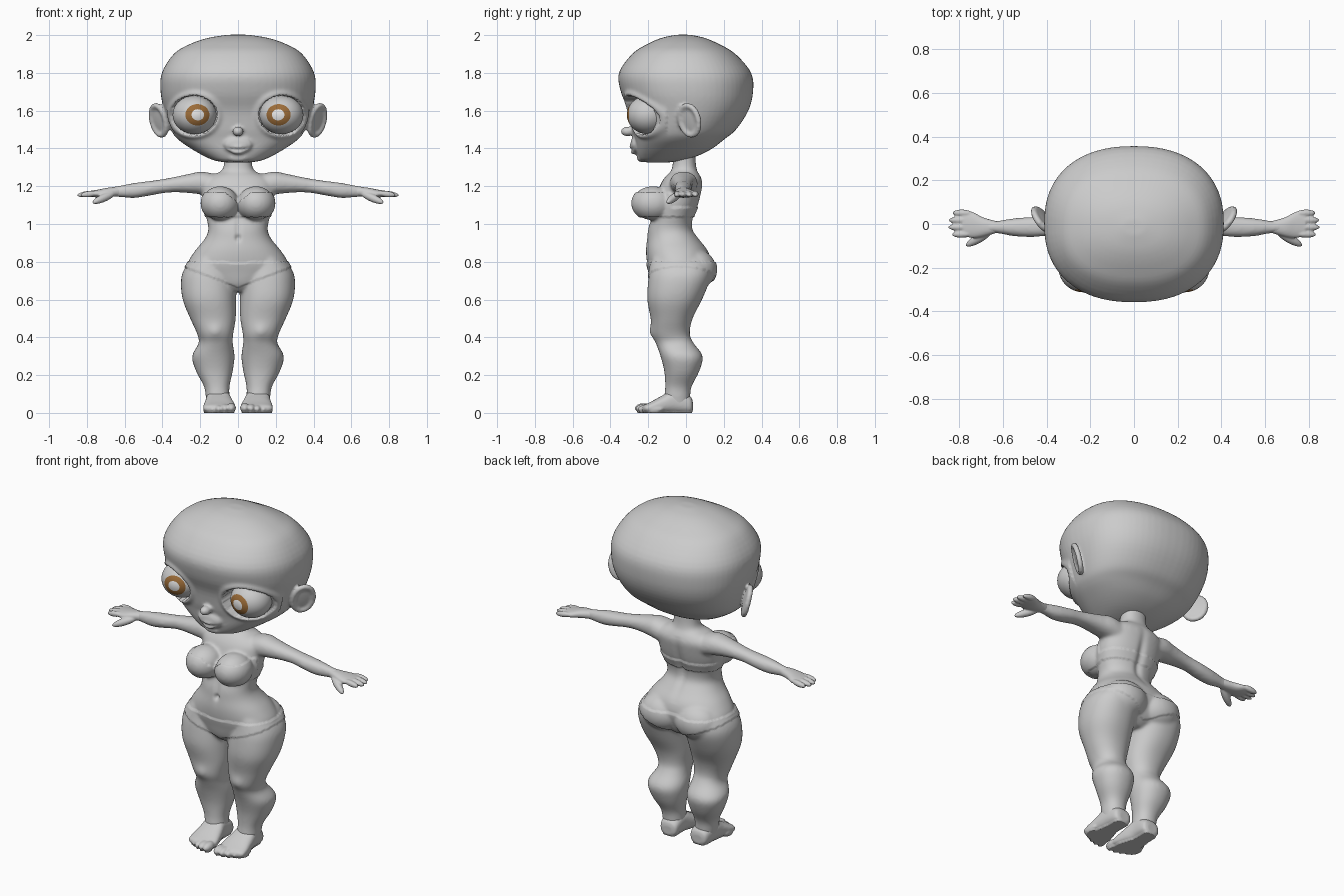
import bpy, bmesh, math
from mathutils import Matrix, Vector

if "Cube" in bpy.data.objects:
    bpy.data.objects.remove(bpy.data.objects["Cube"])


def material(name, color):
    m = bpy.data.materials.new(name)
    m.use_nodes = True
    m.diffuse_color = (*color, 1)
    m.node_tree.nodes["Principled BSDF"].inputs["Base Color"].default_value = (*color, 1)
    return m


GREY = material("plain grey", (.6, .6, .6))
BROWN = material("iris brown", (.33, .15, .04))
WHITE = material("pupil white", (.85, .85, .85))


def ball(bm, center, radii, rot=Matrix.Identity(4)):
    """Ellipsoid, optionally turned."""
    mat = Matrix.Translation(center) @ rot @ Matrix.Diagonal((*radii, 1))
    bmesh.ops.create_uvsphere(bm, u_segments=32, v_segments=20, radius=1, matrix=mat)


def digit(bm, start, end, r):
    """Long rounded shape between two points, for fingers and toes."""
    a, b = Vector(start), Vector(end)
    rot = (b - a).to_track_quat('Z', 'Y').to_matrix().to_4x4()
    ball(bm, (a + b) / 2, (r, r, (b - a).length / 2), rot)


def tube(bm, axis, rows, power=2.2, sides=40, steps=4):
    """Smooth loft; each row is (position on axis, u min, u max, v min, v max)."""
    p = [Vector(r) for r in rows]
    p = [p[0]] + p + [p[-1]]
    secs = []
    for a, b, c, d in zip(p, p[1:], p[2:], p[3:]):
        for i in range(steps):
            t = i / steps
            secs.append((b * 2 + (c - a) * t + (a * 2 - b * 5 + c * 4 - d) * t**2
                         + (b * 3 - a - c * 3 + d) * t**3) / 2)
    secs.append(p[-1])
    rings = []
    for t, u0, u1, v0, v1 in secs:
        ring = []
        for k in range(sides):
            ang = math.tau * k / sides
            c, s = math.cos(ang), math.sin(ang)
            u = (u0 + u1) / 2 + (u1 - u0) / 2 * math.copysign(abs(c) ** (2 / power), c)
            v = (v0 + v1) / 2 + (v1 - v0) / 2 * math.copysign(abs(s) ** (2 / power), s)
            co = {'x': (t, v, u), 'y': (u, t, v), 'z': (u, v, t)}[axis]
            ring.append(bm.verts.new(co))
        rings.append(ring)
    for r, q in zip(rings, rings[1:]):
        for k in range(sides):
            n = (k + 1) % sides
            bm.faces.new((r[k], r[n], q[n], q[k]))
    bm.faces.new(rings[0][::-1])
    bm.faces.new(rings[-1])


def mirror(bm):
    """Copy everything so far to the other side."""
    geo = bmesh.ops.duplicate(bm, geom=bm.verts[:] + bm.edges[:] + bm.faces[:])["geom"]
    verts = [g for g in geo if isinstance(g, bmesh.types.BMVert)]
    bmesh.ops.scale(bm, vec=(-1, 1, 1), verts=verts)


def add_object(name, bm, mats):
    bmesh.ops.recalc_face_normals(bm, faces=bm.faces[:])
    me = bpy.data.meshes.new(name)
    bm.to_mesh(me)
    bm.free()
    for m in mats:
        me.materials.append(m)
    me.shade_smooth()
    ob = bpy.data.objects.new(name, me)
    bpy.context.collection.objects.link(ob)
    return ob


def fuse(name, bm, voxel, rounds, sculpt=None):
    """Blend overlapping parts into one skin, then shape it by a rule."""
    ob = add_object(name, bm, [GREY])
    rem = ob.modifiers.new("skin", 'REMESH')
    rem.mode, rem.voxel_size = 'VOXEL', voxel
    smo = ob.modifiers.new("soften", 'SMOOTH')
    smo.factor, smo.iterations = .5, rounds
    dg = bpy.context.evaluated_depsgraph_get()
    me = bpy.data.meshes.new_from_object(ob.evaluated_get(dg))
    ob.modifiers.clear()
    ob.data = me
    if sculpt:
        normals = [v.normal.copy() for v in me.vertices]
        for v, n in zip(me.vertices, normals):
            v.co = sculpt(v.co.copy(), n)
    me.materials.clear()
    me.materials.append(GREY)
    me.shade_smooth()
    return ob


def bump(d, width):
    return math.exp(-(d / width) ** 2)


# Head with ears, nose, lips and eye sockets
EYE = Vector((.23, -.2, 1.578))
bm = bmesh.new()
turn = (Matrix.Rotation(math.radians(-37), 4, 'Z') @ Matrix.Rotation(math.radians(14), 4, 'Y'))
ear = Vector((.415, .022, 1.55))
ball(bm, ear, (.014, .066, .086), turn)
for k in range(36):
    a = math.tau * k / 36
    ball(bm, ear + turn @ Vector((.006, .06 * math.cos(a), .08 * math.sin(a))), (.016,) * 3)
mirror(bm)
skull = [(1.325, .05, -.2, -.1), (1.335, .12, -.24, -.03), (1.36, .18, -.255, .06),
         (1.4, .25, -.265, .14), (1.45, .32, -.272, .205), (1.5, .355, -.285, .265),
         (1.6, .39, -.305, .33), (1.7, .41, -.345, .355), (1.8, .403, -.355, .345),
         (1.9, .34, -.285, .262), (1.95, .26, -.21, .18), (1.985, .16, -.13, .1),
         (2.002, .05, -.05, .02)]
tube(bm, 'z', [(z, -w, w, f, b) for z, w, f, b in skull], 2.3, 64)
ball(bm, (0, -.31, 1.49), (.03, .036, .026))
ball(bm, (0, -.27, 1.42), (.075, .024, .045))
ball(bm, (0, -.283, 1.408), (.045, .017, .013))
ball(bm, (0, -.276, 1.381), (.036, .018, .012))
ball(bm, (0, -.235, 1.352), (.06, .025, .025))


def shape_head(co, n):
    d = math.hypot((abs(co.x) - EYE.x) / .118, (co.z - EYE.z) / .103)
    if co.y < -.05 and d < 1:
        co.y = max(co.y, -.17)
    elif co.y < -.1 and d < 1.5:
        co += n * .012 * bump(d - 1.08, .15)
    if co.y < -.2:
        co.y += .009 * bump(co.z - 1.394 - 2.5 * co.x**2, .006) * bump(co.x, .06)
    return co


fuse("head", bm, .0085, 5, shape_head)

# Eyes, coloured by distance from the pupil axis
for s, side in ((1, "left"), (-1, "right")):
    bm = bmesh.new()
    bmesh.ops.create_uvsphere(bm, u_segments=48, v_segments=32, radius=1)
    for f in bm.faces:
        ang = math.degrees(f.calc_center_median().normalized().angle(Vector((0, 0, 1))))
        f.material_index = 2 if ang < 17 else 1 if ang < 33.8 else 0
    mat = (Matrix.Translation((s * EYE.x, EYE.y, EYE.z)) @ Matrix.Diagonal((.116, .113, .102, 1))
           @ Matrix.Rotation(math.radians(-9 * s), 4, 'Z') @ Matrix.Rotation(math.pi / 2, 4, 'X'))
    bm.transform(mat)
    add_object(side + "_eye", bm, [GREY, BROWN, WHITE])

# Body: legs, arms, chest and hips blended with the torso
bm = bmesh.new()
tube(bm, 'z', [(.02, .05, .16, -.11, .02), (.08, .045, .17, -.115, .022),
               (.14, .045, .18, -.11, .03), (.22, .028, .222, -.115, .07),
               (.3, .018, .243, -.135, .088), (.37, .028, .208, -.16, .04),
               (.42, .025, .217, -.18, .02), (.5, .012, .253, -.187, .035),
               (.6, .01, .293, -.205, .085), (.7, .01, .302, -.2, .125),
               (.76, .02, .285, -.19, .13), (.82, .05, .24, -.18, .12)])
tube(bm, 'x', [(.1, 1.13, 1.26, -.09, .06), (.19, 1.155, 1.277, -.085, .06),
               (.25, 1.163, 1.267, -.077, .047), (.33, 1.168, 1.25, -.065, .036),
               (.4, 1.163, 1.237, -.056, .031), (.47, 1.15, 1.227, -.06, .032),
               (.55, 1.138, 1.217, -.056, .026), (.63, 1.143, 1.202, -.042, .014),
               (.68, 1.145, 1.195, -.045, .015)])
ball(bm, (.095, -.175, 1.11), (.098, .11, .09))
ball(bm, (.115, .055, .76), (.13, .105, .105))
mirror(bm)
trunk = [(.64, .06, -.14, .04), (.68, .16, -.175, .09), (.75, .26, -.195, .12),
         (.8, .263, -.207, .13), (.86, .226, -.212, .115), (.92, .177, -.207, .07),
         (.97, .157, -.202, .037), (1.03, .167, -.185, .038), (1.1, .186, -.175, .065),
         (1.17, .19, -.15, .082), (1.22, .19, -.13, .088), (1.255, .15, -.105, .075),
         (1.28, .09, -.08, .06), (1.32, .074, -.07, .052), (1.39, .074, -.07, .05)]
tube(bm, 'z', [(z, -w, w, f, b) for z, w, f, b in trunk], 2.2, 48)


def shape_body(co, n):
    x, z = abs(co.x), co.z
    # Raised edges of the two-piece swimsuit
    top = 1.09 + (.075 * min(1, .25 + x / .09) if co.y < -.08 else 0)
    low = .665 + .38 * x
    if x < .21 and 1.04 < z < top or low < z < .795 + .08 * x * x:
        co += n * .006
    # Spine, belly line, navel and kneecaps
    if .86 < z < 1.24 and co.y > 0:
        co.y -= .014 * bump(x, .022) * bump(z - 1.06, .13)
    if co.y < -.1:
        co.y += .008 * bump(x, .014) * bump(z - .97, .06)
        co.y += .016 * bump(x, .012) * bump(z - .925, .014)
        co.y -= .01 * bump(x - .12, .035) * bump(z - .43, .035)
    return co


fuse("body", bm, .0085, 10, shape_body)

# Hands
bm = bmesh.new()
tube(bm, 'x', [(.62, 1.148, 1.198, -.038, .01), (.69, 1.142, 1.192, -.058, .03),
               (.74, 1.14, 1.182, -.064, .055), (.785, 1.145, 1.175, -.055, .055)])
for i, tip in enumerate((.835, .852, .85, .832)):
    y = -.048 + .033 * i
    digit(bm, (.74, y * .95, 1.165), (tip, y, 1.152), .0165)
digit(bm, (.65, -.03, 1.165), (.77, -.1, 1.112), .021)
mirror(bm)
fuse("hands", bm, .005, 4)

# Feet
bm = bmesh.new()
tube(bm, 'y', [(.036, .07, .13, .01, .06), (.02, .045, .155, -.003, .09),
               (-.06, .04, .168, -.003, .125), (-.12, .025, .176, -.003, .095),
               (-.18, .013, .184, -.003, .062), (-.215, .02, .178, .002, .045),
               (-.23, .05, .14, .01, .035)], 2.5)
for i in range(5):
    x, r = .036 + .033 * i, .025 - .002 * i
    tip = -.272 + .004 * i * i
    digit(bm, (x, tip + .09, r + .005), (x, tip, r - .002), r)
mirror(bm)


def flat_sole(co, n):
    if co.z < .008:
        co.z = 0
    return co


fuse("feet", bm, .006, 4, flat_sole)
